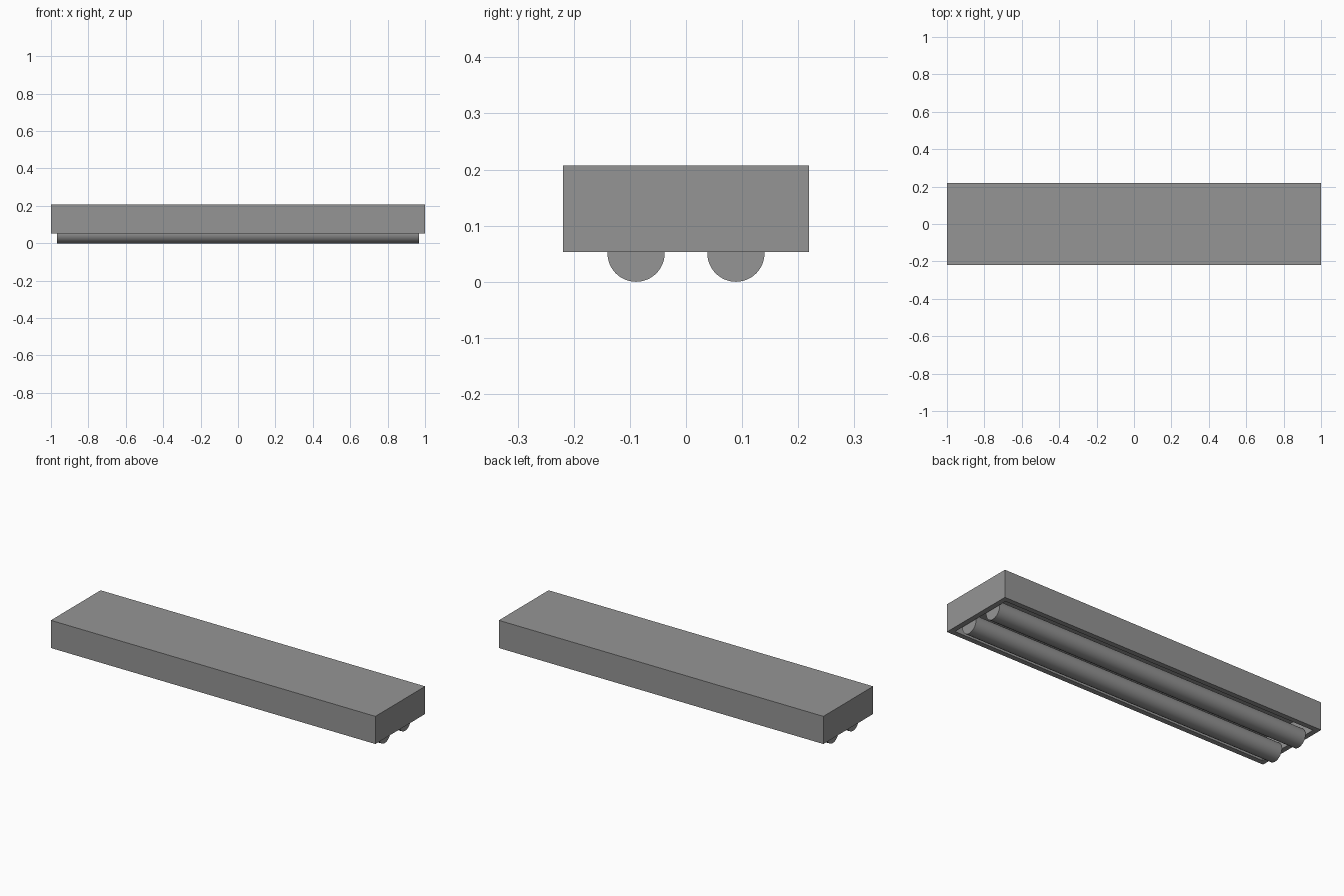
import bpy, bmesh, math

if "Cube" in bpy.data.objects:
    bpy.data.objects.remove(bpy.data.objects["Cube"])

L, W, Z0, Z1, T = 1.0, 0.219, 0.053, 0.207, 0.04

grey = bpy.data.materials.new("dark_grey")
grey.diffuse_color = (0.3, 0.3, 0.3, 1)
grey.use_nodes = True
grey.node_tree.nodes["Principled BSDF"].inputs["Base Color"].default_value = grey.diffuse_color


# Housing: hollow box open underneath, with a rim around the opening
def build_housing():
    bm = bmesh.new()
    bmesh.ops.create_cube(bm, size=1)
    for v in bm.verts:
        v.co.x *= 2 * L
        v.co.y *= 2 * W
        v.co.z = Z1 if v.co.z > 0 else Z0
    bm.normal_update()
    bottom = min(bm.faces, key=lambda f: f.calc_center_median().z)
    bmesh.ops.inset_individual(bm, faces=[bottom], thickness=T)
    # push the inset face up to form the recess
    ext = bmesh.ops.extrude_discrete_faces(bm, faces=[bottom])["faces"][0]
    for v in ext.verts:
        v.co.z = Z1 - T
    bmesh.ops.recalc_face_normals(bm, faces=bm.faces)
    me = bpy.data.meshes.new("housing")
    bm.to_mesh(me)
    bm.free()
    me.materials.append(grey)
    bpy.context.collection.objects.link(bpy.data.objects.new("housing", me))


# Lamp tube: cylinder along x, half sunk in the housing, ends set in the walls
def build_tube(name, y):
    bpy.ops.mesh.primitive_cylinder_add(
        vertices=48, radius=0.051, depth=1.934,
        location=(0, y, 0.051), rotation=(0, math.pi / 2, 0))
    tube = bpy.context.object
    tube.name = name
    tube.data.materials.append(grey)
    bpy.ops.object.shade_smooth_by_angle(angle=math.radians(30))


build_housing()
for name, y in (("front_tube", -0.089), ("back_tube", 0.089)):
    build_tube(name, y)
